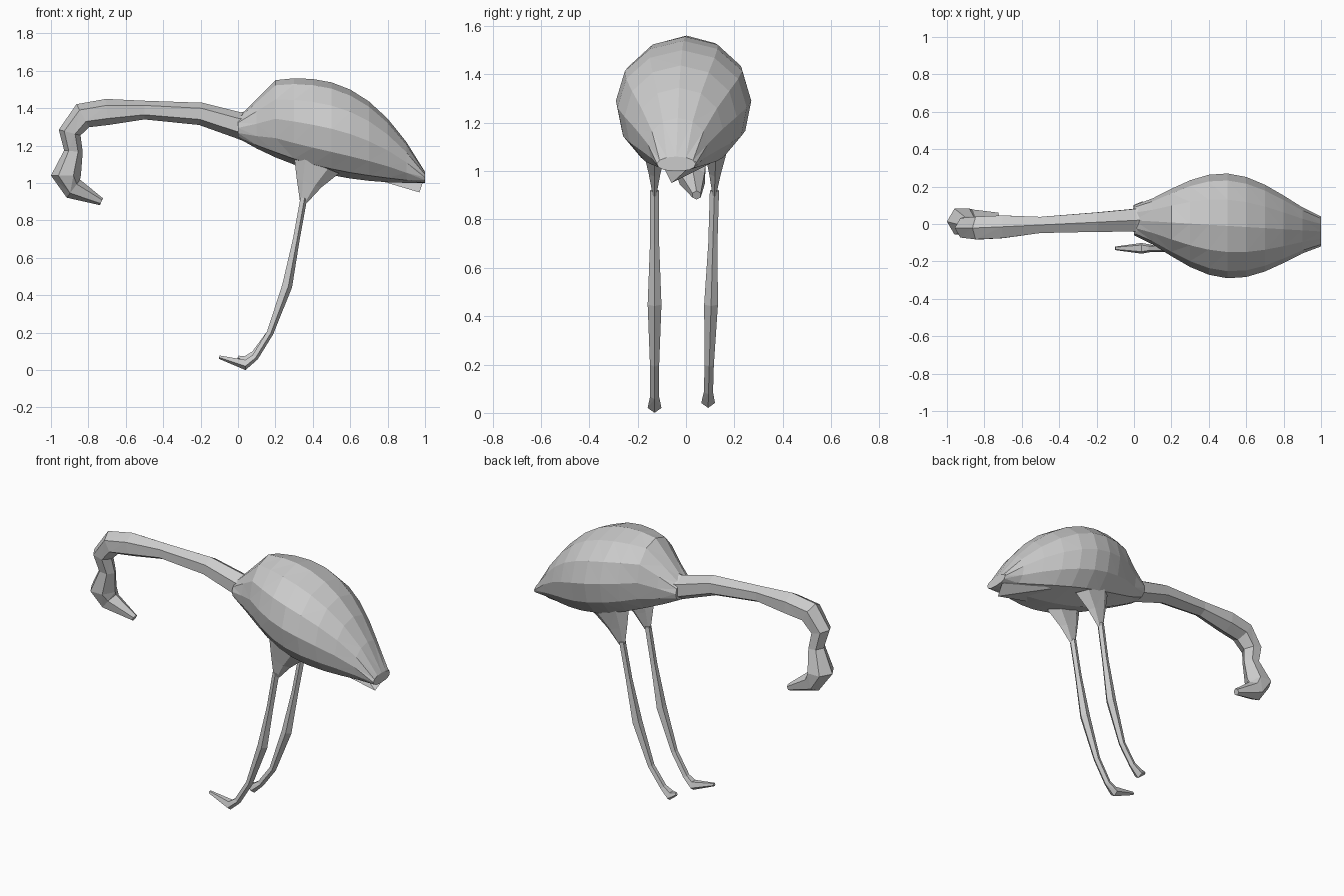
import bpy, bmesh, math
from mathutils import Vector

if "Cube" in bpy.data.objects:
    bpy.data.objects.remove(bpy.data.objects["Cube"], do_unlink=True)

GREY = (0.6, 0.6, 0.6, 1)
grey = bpy.data.materials.new("plain grey")
grey.use_nodes = True
grey.diffuse_color = GREY
grey.node_tree.nodes["Principled BSDF"].inputs["Base Color"].default_value = GREY


def finish(name, bm):
    """Turn a bmesh into a faceted, triangulated grey object."""
    bmesh.ops.triangulate(bm, faces=bm.faces)
    bmesh.ops.recalc_face_normals(bm, faces=bm.faces)
    mesh = bpy.data.meshes.new(name)
    bm.to_mesh(mesh)
    bm.free()
    mesh.materials.append(grey)
    part = bpy.data.objects.new(name, mesh)
    bpy.context.collection.objects.link(part)


def loft(name, rings, sides, fullness=1):
    """Skin a row of rings (centre, up, side); a fullness below one squares the underside."""
    bm = bmesh.new()
    loops = []
    for centre, up, side in rings:
        loop = []
        for i in range(sides):
            angle = math.tau * i / sides
            rise, reach = math.cos(angle), math.sin(angle)
            if rise < 0:
                reach = math.copysign(abs(reach) ** fullness, reach)
            loop.append(bm.verts.new(centre + up * rise + side * reach))
        loops.append(loop)
    for near, far in zip(loops, loops[1:]):
        for i in range(sides):
            bm.faces.new((near[i - 1], near[i], far[i], far[i - 1]))
    bm.faces.new(loops[0])
    bm.faces.new(loops[-1])
    finish(name, bm)


def tube(name, path, sideways, sides, flatness=1):
    """Loft along a path of (x, z, radius); sideways gives y from x and z."""
    points = [Vector((x, sideways(x, z), z)) for x, z, radius in path]
    rings = []
    for i, point in enumerate(points):
        before = points[max(i - 1, 0)]
        after = points[min(i + 1, len(points) - 1)]
        along = after - before
        radius = path[i][-1]
        up = Vector((-along.z, 0, along.x)).normalized() * radius
        rings.append((point, up, Vector((0, radius * flatness, 0))))
    loft(name, rings, sides)


# Plump body: back, belly and width each follow a simple curve along x
def body_ring(x):
    back = min(1.35 + x, 1.56 - 0.5 * (max(x - 0.3, 0) / 0.7) ** 2.5)
    belly = 1 + 0.24 * (1 - x) ** 2.5
    half_width = 0.08 + 0.2 * math.sin(math.pi * x) ** 1.3 if 0 < x < 1 else 0.08
    centre = Vector((x, 0.02 - 0.06 * x, (back + belly) / 2))
    return centre, Vector((0, 0, (back - belly) / 2)), Vector((0, half_width, 0))


BODY_STEPS = 10
loft("body", [body_ring(i / BODY_STEPS) for i in range(BODY_STEPS + 1)], sides=12, fullness=0.65)


# Long neck, bent down into the head and hooked beak
def neck_sideways(x, z):
    return 0.02 + 0.05 * x + 0.15 * max(1.3 - z, 0)


tube("neck_and_head", [
    (0.1, 1.3, 0.1),
    (0, 1.31, 0.07),
    (-0.2, 1.37, 0.06),
    (-0.5, 1.39, 0.05),
    (-0.7, 1.38, 0.07),
    (-0.83, 1.36, 0.07),
    (-0.9, 1.27, 0.06),
    (-0.88, 1.17, 0.05),
    (-0.92, 1.04, 0.08),
    (-0.88, 0.97, 0.06),
    (-0.73, 0.9, 0.02),
], neck_sideways, sides=6)

# Legs: a flat triangular thigh, then a thin shank with a knee and a toe
for side, y, slant, toe, lift in (("right", -0.13, 0, -0.1, 0), ("left", 0.09, 0.03, 0, 0.02)):
    def leg_sideways(x, z):
        return y + slant * z

    tube(side + "_thigh", [
        (0.42, 1.1, 0.13),
        (0.38, 1, 0.07),
        (0.35, 0.9, 0.02),
    ], leg_sideways, sides=6, flatness=0.4)
    tube(side + "_shank_and_foot", [
        (0.35, 0.92, 0.02),
        (0.31, 0.7, 0.02),
        (0.26, 0.45, 0.03),
        (0.17, 0.2, 0.02),
        (0.09, 0.07 + lift, 0.02),
        (0.04, 0.03 + lift, 0.03),
        (toe, 0.07, 0.01),
    ], leg_sideways, sides=5)

# Loose feather flap under the tail
flap = bmesh.new()
corners = [(0.7, -0.1, 1.03), (0.97, -0.06, 0.95), (1, 0.04, 1.04), (0.7, 0.1, 1.03)]
flap.faces.new([flap.verts.new(corner) for corner in corners])
finish("tail_flap", flap)
